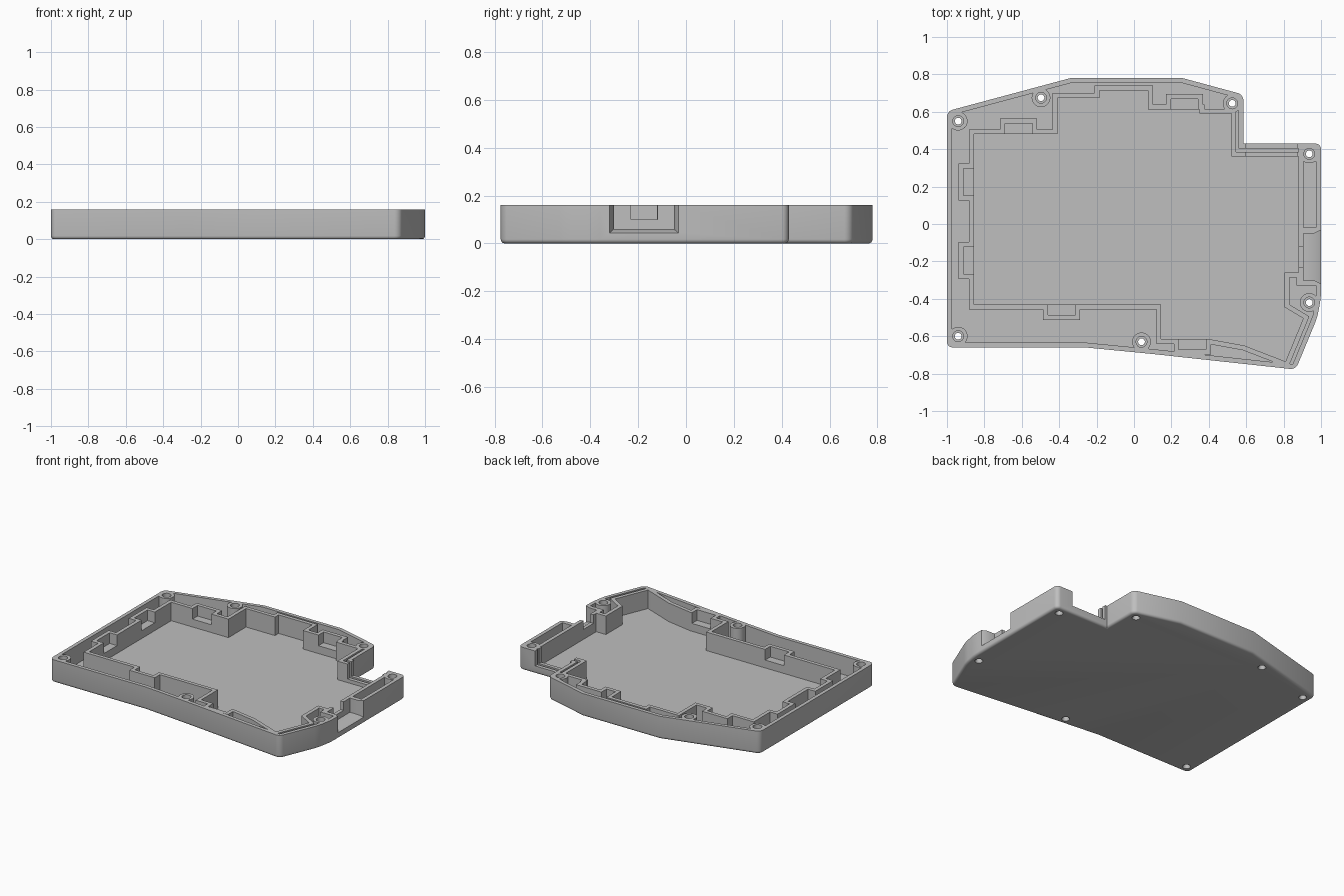
import bpy
import bmesh
from mathutils import Vector

if "Cube" in bpy.data.objects:
    bpy.data.objects.remove(bpy.data.objects["Cube"])

TOP, FLOOR, WALL, HIGH = 0.16, 0.03, 0.026, 0.3

plastic = bpy.data.materials.new("grey_plastic")
plastic.use_nodes = True
GREY = (0.52, 0.52, 0.52, 1)
plastic.diffuse_color = GREY
plastic.node_tree.nodes["Principled BSDF"].inputs["Base Color"].default_value = GREY


def finish(name, bm):
    bmesh.ops.recalc_face_normals(bm, faces=bm.faces)
    mesh = bpy.data.meshes.new(name)
    bm.to_mesh(mesh)
    bm.free()
    mesh.materials.append(plastic)
    obj = bpy.data.objects.new(name, mesh)
    bpy.context.collection.objects.link(obj)
    return obj


def prism_bm(points, z0, z1):
    bm = bmesh.new()
    low = [bm.verts.new((x, y, z0)) for x, y in points]
    high = [bm.verts.new((x, y, z1)) for x, y in points]
    bm.faces.new(low[::-1])
    bm.faces.new(high)
    n = len(points)
    for i in range(n):
        j = (i + 1) % n
        bm.faces.new((low[i], low[j], high[j], high[i]))
    return bm


def prism(name, points, z0, z1):
    return finish(name, prism_bm(points, z0, z1))


def box(name, x0, x1, y0, y1, z0, z1):
    return prism(name, [(x0, y0), (x1, y0), (x1, y1), (x0, y1)], z0, z1)


def cone(name, x, y, z0, z1, r0, r1):
    bm = bmesh.new()
    bmesh.ops.create_cone(bm, cap_ends=True, segments=32, radius1=r0,
                          radius2=r1, depth=z1 - z0)
    bmesh.ops.translate(bm, verts=bm.verts, vec=(x, y, (z0 + z1) / 2))
    return finish(name, bm)


def offset(points, d):
    """Mitred offset of a counter-clockwise outline, outward for positive d."""
    result = []
    for i, p in enumerate(points):
        p = Vector(p)
        a = (p - Vector(points[i - 1])).normalized()
        b = (Vector(points[(i + 1) % len(points)]) - p).normalized()
        na, nb = Vector((a.y, -a.x)), Vector((b.y, -b.x))
        result.append(tuple(p + (na + nb) * d / (1 + na.dot(nb))))
    return result


def cut(target, tool):
    mod = target.modifiers.new("cut", "BOOLEAN")
    mod.operation = "DIFFERENCE"
    mod.solver = "EXACT"
    mod.object = tool
    bpy.context.view_layer.objects.active = target
    bpy.ops.object.modifier_apply(modifier=mod.name)
    bpy.data.objects.remove(tool)


# Outer outline, counter-clockwise from the front left corner
outline = [(-1, -.66), (-.26, -.66), (.1, -.695), (.865, -.778), (.98, -.5),
           (1, -.39), (1, .43), (.585, .43), (.585, .692), (.26, .78),
           (-.34, .78), (-1, .603)]
# Stepped edge of the main cavity
cavity = [(-.855, -.43), (.145, -.43), (.145, -.615), (.4, -.615),
          (.59, -.65), (.81, -.735), (.905, -.505), (.805, -.445),
          (.805, -.26), (.88, -.26), (.88, .36), (.52, .36), (.52, .59),
          (.35, .59), (.35, .612), (.075, .612), (.075, .715), (-.185, .715),
          (-.185, .675), (-.41, .675), (-.41, .48), (-.855, .48)]
# Clip pockets: centre of the cavity edge and outward direction
pockets = [(-.855, .225, -1, 0), (-.855, -.195, -1, 0), (-.617, .48, 0, 1),
           (.27, .612, 0, 1), (-.387, -.43, 0, -1), (.312, -.615, 0, -1)]
screws = [(-.94, .55), (-.497, .675), (.525, .645), (.937, .375),
          (.937, -.42), (.04, -.63), (-.94, -.6)]

# Tray body with rounded corners and a rounded bottom edge
bm = prism_bm(outline, 0, TOP)
sharp = (1, 2, 7, 9, 10)
bm.edges.ensure_lookup_table()
corners = []
for i, (x, y) in enumerate(outline):
    if i not in sharp:
        corners += [e for e in bm.edges if all(
            (v.co.xy - Vector((x, y))).length < 0.001 for v in e.verts)]
bmesh.ops.bevel(bm, geom=corners, offset=0.03, segments=5, profile=0.5,
                affect="EDGES", clamp_overlap=True)
base = [e for e in bm.edges if all(v.co.z < 0.001 for v in e.verts)]
bmesh.ops.bevel(bm, geom=base, offset=0.018, segments=4, profile=0.5,
                affect="EDGES", clamp_overlap=True)
tray = finish("case_tray", bm)


def pocket_box(name, px, py, dx, dy, grow, z0, z1):
    half, depth = 0.073 + grow, 0.057 + grow
    xs = sorted((px - dx * 0.015, px + dx * depth)) if dx else (px - half, px + half)
    ys = sorted((py - dy * 0.015, py + dy * depth)) if dy else (py - half, py + half)
    return box(name, *xs, *ys, z0, z1)


# Trough between the outer wall and the stepped inner wall
trough = prism("trough_cutter", offset(outline, -WALL), FLOOR, HIGH)
cut(trough, prism("inner_wall", offset(cavity, WALL), -1, 1))
for p in pockets:
    cut(trough, pocket_box("pocket_wall", *p, WALL, -1, 1))
for x, y in screws:
    cut(trough, cone("screw_post", x, y, -1, 1, 0.05, 0.05))
cut(trough, box("port_block", .87, 1.1, -.33, -.02, -1, 1))
cut(trough, box("corner_block", .88, 1.1, .335, .5, -1, 1))
cut(tray, trough)

# Main cavity and clip pockets
cut(tray, prism("cavity_cutter", cavity, FLOOR, HIGH))
for p in pockets:
    cut(tray, pocket_box("pocket_cutter", *p, 0, 0.085, HIGH))

# Through holes with a wider seat at each end
for x, y in screws:
    cut(tray, cone("hole", x, y, -.1, HIGH, 0.018, 0.018))
    cut(tray, cone("seat", x, y, TOP - 0.04, HIGH, 0.029, 0.029))
    cut(tray, cone("countersink", x, y, -.02, 0.02, 0.034, 0.018))

# Side port: flared recess in the outer wall, notch in the inner wall
cut(tray, box("port_recess", .905, 1.1, -.302, -.05, 0.06, HIGH))
flare = [(.965, -.302), (1.02, -.33), (1.02, -.022), (.965, -.05)]
bm = prism_bm(flare, 0.06, HIGH)
for v in bm.verts:
    if v.co.z < 0.1 and v.co.x > 1:
        v.co.z = 0.035
cut(tray, finish("port_flare", bm))
cut(tray, box("port_notch", .85, .95, -.23, -.12, 0.1, HIGH))

# Rear opening through both walls
cut(tray, box("rear_opening", .6, .872, .34, .5, 0.055, HIGH))

bpy.ops.object.select_all(action="DESELECT")
tray.select_set(True)
bpy.context.view_layer.objects.active = tray
bpy.ops.object.shade_smooth_by_angle(angle=0.5)
